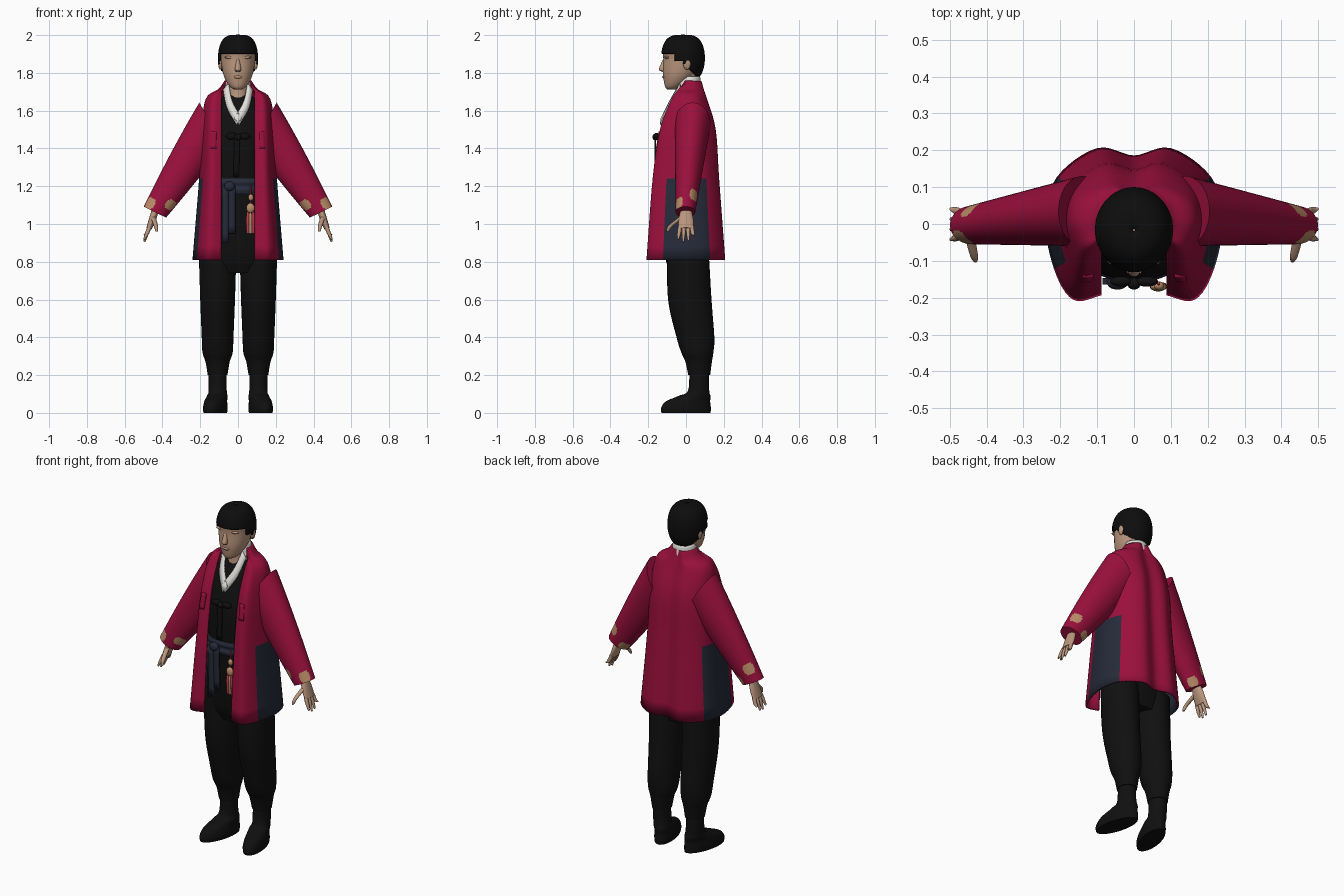
import bpy, bmesh, math
from mathutils import Vector

if "Cube" in bpy.data.objects:
    bpy.data.objects.remove(bpy.data.objects["Cube"])


def material(name, red, green, blue):
    mat = bpy.data.materials.new(name)
    mat.use_nodes = True
    mat.diffuse_color = (red, green, blue, 1)
    shader = mat.node_tree.nodes["Principled BSDF"]
    shader.inputs["Base Color"].default_value = (red, green, blue, 1)
    return mat


CRIMSON = material("crimson cloth", .33, .005, .047)
NAVY = material("navy cloth", .02, .024, .042)
BLACK = material("black cloth", .005, .005, .005)
HAIR = material("black hair", .004, .004, .004)
SKIN = material("skin", .5, .31, .21)
GOLD = material("gold print", .5, .27, .14)
WHITE = material("white cloth", .75, .74, .7)
ROSE = material("rose thread", .5, .05, .08)


def spline(keys, sub):
    """Smooth curve through tuples of any length."""
    keys = [Vector(key) for key in keys]
    keys = [keys[0] * 2 - keys[1]] + keys + [keys[-1] * 2 - keys[-2]]
    out = []
    for a, b, c, d in zip(keys, keys[1:], keys[2:], keys[3:]):
        for step in range(sub):
            t = step / sub
            out.append(b + (c - a) * (t / 2) + (a * 2 - b * 5 + c * 4 - d) * (t * t / 2)
                       + (b * 3 - a - c * 3 + d) * (t ** 3 / 2))
    return out + [keys[-2]]


def grid(name, rows, mats, closed=False, thick=0, mirror=False, rule=None, cut=None):
    """Skin rows of points; rule(row, column) picks a material, cut(centre) removes faces."""
    bm = bmesh.new()
    verts = [[bm.verts.new(point) for point in row] for row in rows]
    count = len(rows[0])
    for i, (low, high) in enumerate(zip(verts, verts[1:])):
        for j in range(count if closed else count - 1):
            k = (j + 1) % count
            face = bm.faces.new((low[j], low[k], high[k], high[j]))
            if rule:
                face.material_index = rule(i, j)
    if closed and not thick:
        bm.faces.new(verts[0])
        bm.faces.new(verts[-1])
    bmesh.ops.recalc_face_normals(bm, faces=bm.faces)
    if cut:
        gone = [face for face in bm.faces if cut(face.calc_center_median())]
        bmesh.ops.delete(bm, geom=gone, context='FACES')
    mesh = bpy.data.meshes.new(name)
    bm.to_mesh(mesh)
    bm.free()
    for mat in mats:
        mesh.materials.append(mat)
    mesh.shade_smooth()
    mesh.set_sharp_from_angle(angle=math.radians(50))
    obj = bpy.data.objects.new(name, mesh)
    bpy.context.collection.objects.link(obj)
    if thick:
        shell = obj.modifiers.new("thickness", 'SOLIDIFY')
        shell.thickness, shell.offset = thick, 0
    if mirror:
        obj.modifiers.new("mirror", 'MIRROR')
    return obj


def loft(name, rings, *mats, x=0, seg=32, sub=6, power=1, **options):
    """Oval rings (z, y, half width, half depth, and if they vary x and tilt)."""
    rows = []
    rings = [(*ring, x, 0) if len(ring) == 4 else ring for ring in rings]
    for z, y, wide, deep, mid, tilt in spline(rings, sub):
        row = []
        for j in range(seg):
            angle = math.tau * j / seg
            c, s = (math.copysign(abs(v) ** power, v) for v in (math.cos(angle), math.sin(angle)))
            row.append((mid + wide * c * math.cos(tilt), y + deep * s, z + wide * c * math.sin(tilt)))
        rows.append(row)
    return grid(name, rows, mats, closed=True, **options)


def ball(name, mat, centre, size, bulge=1, steps=12, **options):
    """Ellipsoid; a bulge under one makes it boxier in height."""
    rings = []
    for step in range(steps + 1):
        angle = math.pi * step / steps
        radius = max(math.sin(angle), .001) ** bulge
        rings.append((centre[2] - size[2] * math.cos(angle), centre[1], size[0] * radius, size[1] * radius))
    return loft(name, rings, mat, x=centre[0], sub=1, **options)


def ribbon(name, mat, path, across, **options):
    """Cloth band from a path and its copy shifted across."""
    rows = [(point, point + Vector(across)) for point in spline(path, 6)]
    return grid(name, rows, [mat], thick=.008, **options)


# Trousers and boots, toes turned out
loft("trouser_legs", [(.86, .01, .1, .11), (.6, .02, .092, .115), (.4, .05, .084, .1),
     (.32, .06, .08, .085), (.27, .067, .064, .07), (.2, .07, .052, .058)], BLACK, x=.108, mirror=True)
boots = loft("boots", [(.25, .07, .047, .052), (.12, .067, .048, .056), (.09, .045, .053, .085),
             (.06, .01, .056, .118), (.025, 0, .06, .132), (0, 0, .057, .13)], BLACK, x=.108, mirror=True)
for vert in boots.data.vertices:
    toe = max(0, min(1, 2 - vert.co.z / .07))
    vert.co.x -= (vert.co.y - .06) * toe / 5

# Inner garment, waist sash and its hanging tails
loft("vest", [(.74, .01, .13, .09), (.85, 0, .175, .115), (1.2, -.01, .15, .135), (1.4, -.02, .15, .13),
     (1.52, -.015, .145, .112), (1.62, 0, .125, .09), (1.68, .01, .075, .06)], BLACK, seg=48, power=.85)
loft("waist_sash", [(1.16 + k * .02, -.01, .156 + k % 2 * .006, .141 + k % 2 * .006) for k in range(5)],
     NAVY, seg=48, power=.85)
for x, low in ((-.085, .9), (-.05, .95)):
    ribbon("sash_tail", NAVY, [(x, -.16, 1.2), (x, -.15, low)], (.036, 0, 0))
ball("sash_knot", NAVY, (-.045, -.16, 1.2), (.028, .018, .026))

# Chest bow
ball("bow_knot", BLACK, (0, -.162, 1.46), (.018, .016, .018))
ball("bow_loops", BLACK, (.035, -.156, 1.465), (.03, .014, .018), mirror=True)
ribbon("bow_tail", BLACK, [(-.02, -.162, 1.46), (-.025, -.162, 1.25)], (.03, 0, 0))

# White collar, crossed at the chest
loft("collar_back", [(1.71, .01, .074, .07), (1.78, .015, .056, .056)], WHITE, thick=.008,
     cut=lambda c: c.y < -.03)
for side in (1, -1):
    ribbon("collar_front", WHITE, [(side * .05, -.03, 1.745), (side * .03, -.085, 1.65),
           (side * -.02, -.13, 1.56)], (side * .028, -.005, -.035))

# Open coat: height, half width, front, back
COAT = [(.81, .235, -.2, .2), (1.24, .2, -.168, .168), (1.5, .187, -.13, .15),
        (1.66, .165, -.07, .105), (1.71, .1, -.035, .088), (1.755, .066, 0, .076)]
STEP = 6
coat_rows = []
for z, wide, front, back in spline(COAT, STEP):
    edge = min(.09, wide * .85)
    half = [(edge, front + .012), ((edge + wide) / 2, front), (wide * .9, front * .6), (wide, .01),
            (wide * .87, back * .62), (wide * .42, back), (0, back * .9)]
    outline = half + [(-x, y) for x, y in half[-2::-1]]
    coat_rows.append([(x, y, z) for x, y in spline(outline, STEP)])


def side_panel(row, column):
    return int(row < STEP and column // STEP in (2, 3, 8, 9))


grid("coat_body", coat_rows, [CRIMSON, NAVY], thick=.012, rule=side_panel)
ribbon("coat_ties", CRIMSON, [(.11, -.14, 1.49), (.115, -.155, 1.4)], (.03, 0, 0), mirror=True)


# Sleeves with printed patches staggered around the cuffs
def cuff_patch(row, column):
    around = (column % 15 - 7) / 5
    along = (row - (45 if column // 15 % 2 else 41)) / 3
    return int(math.hypot(around, along) < 1)


loft("sleeves", [(1.53, .035, .13, .095, .14, 1.05), (1.063, -.003, .066, .052, .44, .46)],
     CRIMSON, GOLD, seg=60, sub=48, mirror=True, rule=cuff_patch)

# Hands
loft("palms", [(1.09, 0, .02, .026, .432, .4), (1.02, 0, .018, .04, .455, .4),
     (.975, 0, .014, .041, .472, .4)], SKIN, mirror=True)
for k, tip in enumerate((.92, .905, .91, .94)):
    y = -.032 + k * .021
    loft("fingers", [(.985, y, .011, .011, .468, .4), (.95, y * 1.15, .01, .01, .482, .4),
         (tip, y * 1.3, .005, .005, .496, .4)], SKIN, seg=12, mirror=True)
loft("thumbs", [(1.04, -.015, .014, .018, .45, 0), (.99, -.08, .011, .014, .435, 0),
     (.96, -.098, .006, .007, .43, 0)], SKIN, seg=12, mirror=True)

# Neck, head and face
loft("neck", [(1.62, 0, .06, .065), (1.7, 0, .055, .056), (1.82, 0, .056, .06)], SKIN)
loft("head", [(1.712, -.078, .018, .02), (1.725, -.068, .04, .042), (1.755, -.05, .062, .067),
     (1.8, -.033, .08, .089), (1.87, -.02, .091, .1), (1.92, -.018, .094, .103),
     (1.97, -.015, .06, .07)], SKIN)
loft("nose", [(1.88, -.11, .006, .008), (1.82, -.127, .016, .016), (1.808, -.118, .011, .01)], SKIN)
ball("ears", SKIN, (.093, .005, 1.85), (.012, .02, .033), mirror=True)
ball("brow_ridges", SKIN, (.04, -.1, 1.882), (.032, .014, .008), mirror=True)
ball("lips", SKIN, (0, -.117, 1.778), (.022, .009, .008))
ball("mouth_line", HAIR, (0, -.12, 1.778), (.018, .007, .002))
ball("nostrils", HAIR, (.009, -.126, 1.809), (.005, .006, .003), mirror=True)
ball("chin_tuft", HAIR, (0, -.108, 1.745), (.007, .006, .009))


def below_hairline(c):
    if c.y < -.055:
        return c.z < 1.9
    return c.z < min(1.86, 1.84 - c.y)


ball("hair", HAIR, (0, -.016, 1.878), (.102, .112, .12), bulge=.55, steps=48, seg=64, thick=.008,
     cut=below_hairline)

# Waist tassel
ball("tassel_bead", GOLD, (.068, -.168, 1.14), (.014, .012, .018))
ball("tassel_charm", GOLD, (.066, -.17, 1.085), (.022, .013, .026))
loft("tassel_cord", [(1.2, -.16, .004, .004), (1.05, -.168, .004, .004)], ROSE, x=.067, seg=8)
for x, thread in ((.052, ROSE), (.066, GOLD), (.08, ROSE)):
    loft("tassel_strands", [(1.07, -.168, .005, .005), (1.03, -.17, .009, .009), (.95, -.166, .008, .007)],
         thread, x=x, seg=12)
